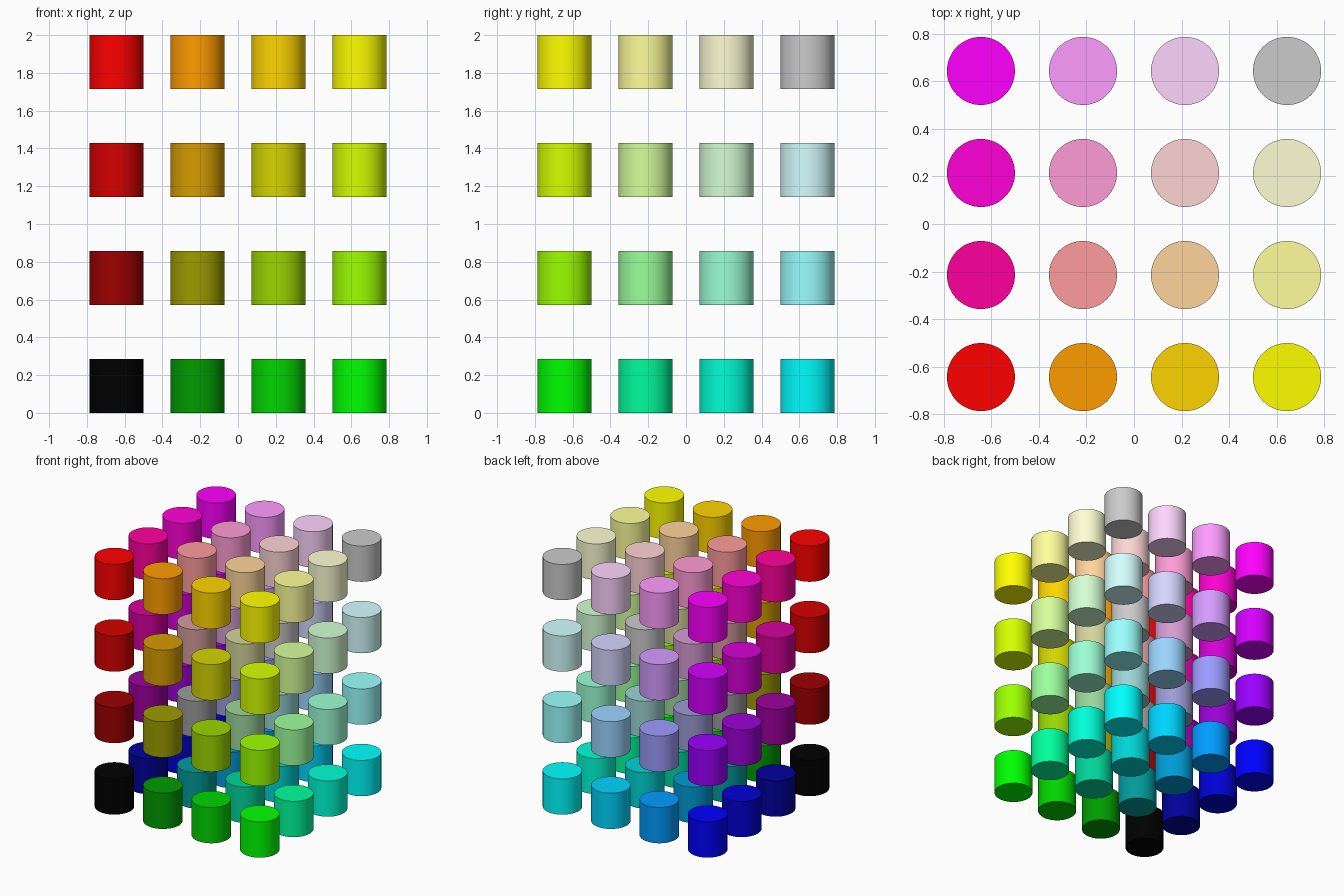
import bpy
import math

if "Cube" in bpy.data.objects:
    bpy.data.objects.remove(bpy.data.objects["Cube"])

N = 4               # cylinders along each axis
R = 1 / 7           # radius
H = 2 / 7           # height
STEP_XY = 3 / 7     # horizontal spacing
STEP_Z = 4 / 7      # vertical spacing


def add_cylinder(i, j, k):
    """One coloured cylinder: red rises with z, green with x, blue with y."""
    mid = (N - 1) / 2
    bpy.ops.mesh.primitive_cylinder_add(
        vertices=64, radius=R, depth=H,
        location=((i - mid) * STEP_XY, (j - mid) * STEP_XY, k * STEP_Z + H / 2))
    ob = bpy.context.object
    ob.name = f"cylinder_x{i}_y{j}_z{k}"
    bpy.ops.object.shade_smooth_by_angle(angle=math.radians(30))
    # the far top corner is plain grey
    if (i, j, k) != (N - 1, N - 1, N - 1):
        mat = bpy.data.materials.new(f"colour_x{i}_y{j}_z{k}")
        mat.diffuse_color = (k / (N - 1), i / (N - 1), j / (N - 1), 1)
        mat.use_nodes = True
        mat.node_tree.nodes["Principled BSDF"].inputs["Base Color"].default_value = mat.diffuse_color
        ob.data.materials.append(mat)


# cubic lattice of cylinders
for k in range(N):
    for j in range(N):
        for i in range(N):
            add_cylinder(i, j, k)
